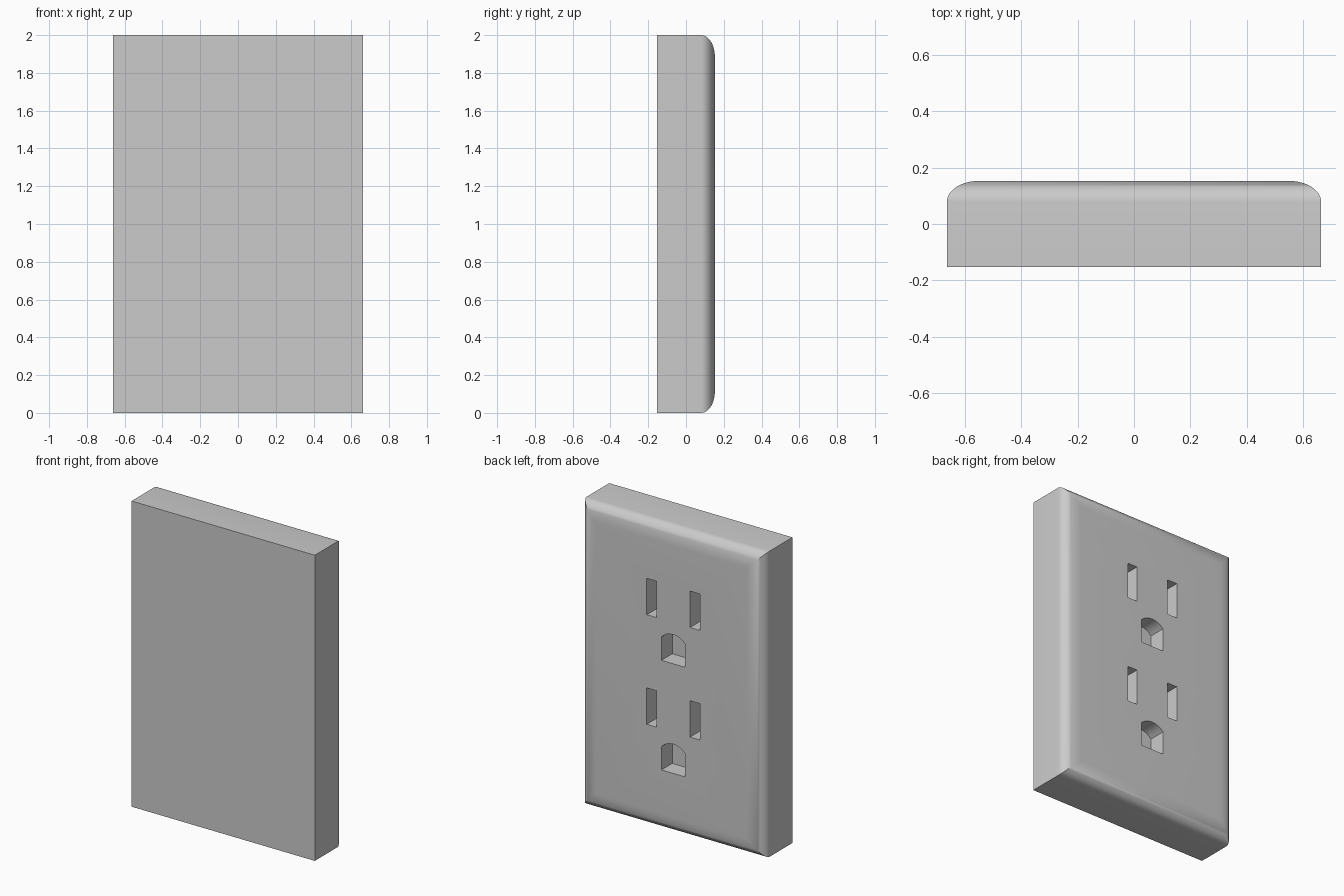
import bpy, bmesh, math

if "Cube" in bpy.data.objects:
    bpy.data.objects.remove(bpy.data.objects["Cube"])

HALF_W, HALF_D, HEIGHT = 0.663, 0.153, 2.0
INSET, ROUND_Y = 0.115, 0.073      # rounded rim: sideways and depth radii
HOLE_DEPTH = 0.112


def make_object(name, bm):
    bmesh.ops.recalc_face_normals(bm, faces=bm.faces)
    mesh = bpy.data.meshes.new(name)
    bm.to_mesh(mesh)
    bm.free()
    obj = bpy.data.objects.new(name, mesh)
    bpy.context.collection.objects.link(obj)
    return obj


def prism(bm, profile, y0, y1):
    """Closed prism from an (x, z) profile swept along y."""
    a, b = [[bm.verts.new((x, y, z)) for x, z in profile] for y in (y0, y1)]
    bm.faces.new(a)
    bm.faces.new(b[::-1])
    n = len(profile)
    for i in range(n):
        j = (i + 1) % n
        bm.faces.new((a[i], b[i], b[j], a[j]))


# Wall plate: rectangles lofted through an elliptical, mitred rim
steps = 10
sections = [(-HALF_D, 0.0)]
for i in range(steps + 1):
    t = math.pi / 2 * i / steps
    sections.append((HALF_D - ROUND_Y + ROUND_Y * math.sin(t),
                     INSET * (1 - math.cos(t))))
bm = bmesh.new()
rings = []
for y, s in sections:
    w = HALF_W - s
    corners = ((-w, s), (w, s), (w, HEIGHT - s), (-w, HEIGHT - s))
    rings.append([bm.verts.new((x, y, z)) for x, z in corners])
for a, b in zip(rings, rings[1:]):
    for i in range(4):
        j = (i + 1) % 4
        bm.faces.new((a[i], a[j], b[j], b[i]))
bm.faces.new(rings[0])
bm.faces.new(rings[-1])
plate = make_object("outlet_plate", bm)

# Socket holes: two blade slots and one arched ground hole per socket
bm = bmesh.new()
y0, y1 = HALF_D - HOLE_DEPTH, HALF_D + 0.1
for base in (0.399, 1.116):
    for cx in (-0.172, 0.141):
        l, r, lo, hi = cx - 0.036, cx + 0.036, base + 0.27, base + 0.508
        prism(bm, [(l, lo), (r, lo), (r, hi), (l, hi)], y0, y1)
    cx, hw, side, rise = -0.0145, 0.085, 0.153, 0.038
    radius = (hw * hw + rise * rise) / (2 * rise)
    half = math.asin(hw / radius)
    arch = [(cx - hw, base), (cx + hw, base)]
    for i in range(9):
        t = half * (1 - i / 4)
        arch.append((cx + radius * math.sin(t),
                     base + side + rise - radius * (1 - math.cos(t))))
    prism(bm, arch, y0, y1)
cutter = make_object("socket_hole_cutter", bm)
cutter.hide_render = True

# Cut the holes, then discard the cutter
cut = plate.modifiers.new("socket_holes", 'BOOLEAN')
cut.operation = 'DIFFERENCE'
cut.solver = 'EXACT'
cut.object = cutter
bpy.context.view_layer.objects.active = plate
plate.select_set(True)
cutter.select_set(False)
bpy.ops.object.modifier_apply(modifier=cut.name)
bpy.data.objects.remove(cutter, do_unlink=True)
bpy.ops.object.shade_smooth_by_angle(angle=math.radians(30))
